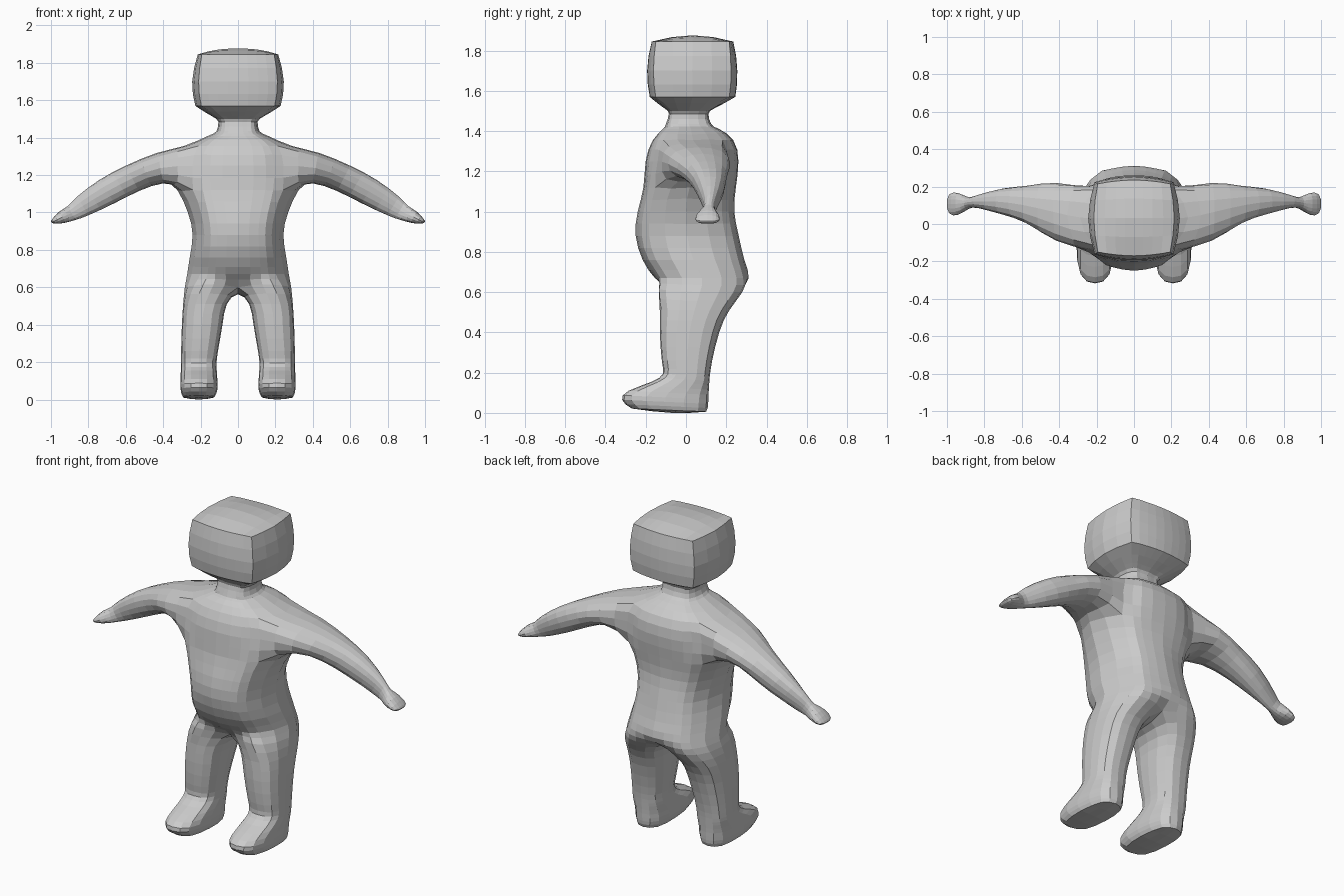
import bpy, bmesh
from mathutils import Vector

cube = bpy.data.objects.get("Cube")
if cube:
    bpy.data.objects.remove(cube, do_unlink=True)

grey = bpy.data.materials.new("plain_grey")
grey.use_nodes = True
grey.diffuse_color = (0.6, 0.6, 0.6, 1)
grey.node_tree.nodes["Principled BSDF"].inputs["Base Color"].default_value = (0.6, 0.6, 0.6, 1)

bm = bmesh.new()
crease = bm.edges.layers.float.new("crease_edge")


def torso_ring(side, z, w, front, back, k=0.74):
    """Half loop from front centre, round the side, to back centre."""
    mid, h = (front + back) / 2, (back - front) / 2
    e = 1 - 0.28 * (1 - k)
    shape = [(0, -1), (0.45, -e), (k, -k), (1, 0), (k, k), (0.45, e), (0, 1)]
    return [bm.verts.new((side * w * u, mid + h * v, z)) for u, v in shape]


def leg_ring(side, inner, outer, front, back, zf, zb, k=0.78):
    """Eight-sided loop, tilted from zf at the front to zb at the back."""
    cx, w = (inner + outer) / 2, (outer - inner) / 2
    cy, h = (front + back) / 2, (back - front) / 2
    shape = [(-k, -k), (0, -1), (k, -k), (1, 0), (k, k), (0, 1), (-k, k), (-1, 0)]
    return [bm.verts.new((side * (cx + w * u), cy + h * v,
                          zf + (zb - zf) * (v + 1) / 2)) for u, v in shape]


def arm_ring(side, low, high, front, back, k=0.74):
    """Eight-sided loop between a lower and an upper (x, z) point."""
    low, high = Vector(low), Vector(high)
    c, half = (low + high) / 2, (high - low) / 2
    cy, h = (front + back) / 2, (back - front) / 2
    shape = [(-k, -k), (0, -1), (k, -k), (1, 0), (k, k), (0, 1), (-k, k), (-1, 0)]
    pts = [(c + half * v, cy + h * u) for u, v in shape]
    return [bm.verts.new((side * p.x, y, p.y)) for p, y in pts]


def bridge(a, b, closed=False, skip=()):
    n = len(a)
    for i in range(n if closed else n - 1):
        if i not in skip:
            j = (i + 1) % n
            bm.faces.new((a[i], a[j], b[j], b[i]))


def loft_closed(rings, tip):
    """Skin a limb and close its end with four quads round a tip point."""
    for a, b in zip(rings, rings[1:]):
        bridge(a, b, True)
    end, m = rings[-1], bm.verts.new(tip)
    for i in range(0, 8, 2):
        bm.faces.new((end[i - 1], end[i], end[i + 1], m))


TORSO = [
    (0.67, 0.272, -0.155, 0.312), (0.76, 0.258, -0.215, 0.29),
    (0.88, 0.243, -0.25, 0.262), (1.0, 0.268, -0.24, 0.24),
    (1.12, 0.325, -0.212, 0.248), (1.25, 0.33, -0.2, 0.26),
    (1.355, 0.29, -0.165, 0.235), (1.41, 0.16, -0.115, 0.165),
    (1.435, 0.115, -0.1, 0.125, 0.8), (1.485, 0.105, -0.085, 0.112, 0.82),
    (1.515, 0.14, -0.11, 0.145, 0.82), (1.57, 0.228, -0.18, 0.245, 0.86),
    (1.7, 0.245, -0.193, 0.255, 0.86), (1.845, 0.215, -0.17, 0.235, 0.9),
]
ARMPIT, HEAD = 4, 11
ARM = [
    ((0.4, 1.155), (0.43, 1.32), -0.09, 0.22),
    ((0.53, 1.115), (0.6, 1.25), 0.0, 0.205),
    ((0.66, 1.05), (0.74, 1.175), 0.05, 0.19),
    ((0.8, 0.985), (0.86, 1.085), 0.085, 0.155),
    ((0.87, 0.96), (0.91, 1.035), 0.08, 0.145),
    ((0.925, 0.945), (0.955, 1.005), 0.05, 0.165),
    ((0.975, 0.94), (0.993, 0.965), 0.055, 0.16),
]
LEG = [
    (0.06, 0.293, -0.13, 0.215, 0.51, 0.51), (0.083, 0.3, -0.13, 0.165, 0.4, 0.4),
    (0.107, 0.304, -0.12, 0.13, 0.26, 0.26), (0.115, 0.305, -0.115, 0.118, 0.195, 0.18),
    (0.113, 0.306, -0.17, 0.115, 0.155, 0.14), (0.11, 0.307, -0.285, 0.112, 0.11, 0.09),
    (0.11, 0.307, -0.317, 0.11, 0.065, 0.045), (0.125, 0.295, -0.27, 0.1, 0.022, 0.006),
]

for side in (1, -1):
    # Torso, neck and head, leaving a hole for the arm
    rings = [torso_ring(side, *r) for r in TORSO]
    for i, (a, b) in enumerate(zip(rings, rings[1:])):
        bridge(a, b, skip=(2, 3) if i in (ARMPIT, ARMPIT + 1) else ())
    bm.verts.remove(rings[ARMPIT + 1][3])

    # Crown of the head
    f0, f1, f2, s, b2, b1, b0 = rings[-1]
    m0, m1 = bm.verts.new((0, 0.033, 1.876)), bm.verts.new((side * 0.1, 0.033, 1.872))
    for quad in ((f0, f1, m1, m0), (f1, f2, s, m1), (m1, s, b2, b1), (m0, m1, b1, b0)):
        bm.faces.new(quad)

    # Crisp edges round the head box
    pairs = [(r[i], r[i + 1]) for r in (rings[HEAD], rings[-1]) for i in range(6)]
    pairs += [(a[i], b[i]) for a, b in zip(rings[HEAD:], rings[HEAD + 1:]) for i in (2, 4)]
    for a, b in pairs:
        bm.edges.get((a, b))[crease] = 0.9

    # Arm and hand
    lo, mid, hi = rings[ARMPIT:ARMPIT + 3]
    socket = [lo[2], lo[3], lo[4], mid[4], hi[4], hi[3], hi[2], mid[2]]
    loft_closed([socket] + [arm_ring(side, *r) for r in ARM], (side * 0.999, 0.107, 0.948))

    # Hips: the half loop plus a crotch point starts the leg
    hip = [(0, -0.075, 0.6), (0.13, -0.135, 0.615), (0.235, -0.1, 0.61), (0.284, 0.07, 0.6),
           (0.235, 0.235, 0.6), (0.13, 0.28, 0.6), (0, 0.235, 0.595), (0, 0.06, 0.562)]
    hip = [bm.verts.new((side * x, y, z)) for x, y, z in hip]
    bridge(hip[:7], rings[0])

    # Leg and foot
    legs = [leg_ring(side, *r) for r in LEG]
    loft_closed([hip] + legs, (side * 0.21, -0.07, 0.0))
    sole = legs[-1]
    for i in range(8):
        bm.edges.get((sole[i - 1], sole[i]))[crease] = 0.5

bmesh.ops.remove_doubles(bm, verts=bm.verts[:], dist=0.0005)
bmesh.ops.recalc_face_normals(bm, faces=bm.faces[:])
mesh = bpy.data.meshes.new("body")
bm.to_mesh(mesh)
bm.free()
mesh.materials.append(grey)
body = bpy.data.objects.new("body", mesh)
bpy.context.collection.objects.link(body)
sub = body.modifiers.new("rounding", "SUBSURF")
sub.levels = sub.render_levels = 1

# Adjust the cage so that the rounded surface passes through the given points
target = [v.co.copy() for v in mesh.vertices]
for step in range(12):
    bpy.context.view_layer.update()
    evaluated = body.evaluated_get(bpy.context.evaluated_depsgraph_get())
    rounded = evaluated.to_mesh()
    moves = [(t - rounded.vertices[i].co) * 0.8 for i, t in enumerate(target)]
    evaluated.to_mesh_clear()
    for v, move in zip(mesh.vertices, moves):
        v.co += move
    mesh.update()
    body.update_tag()
